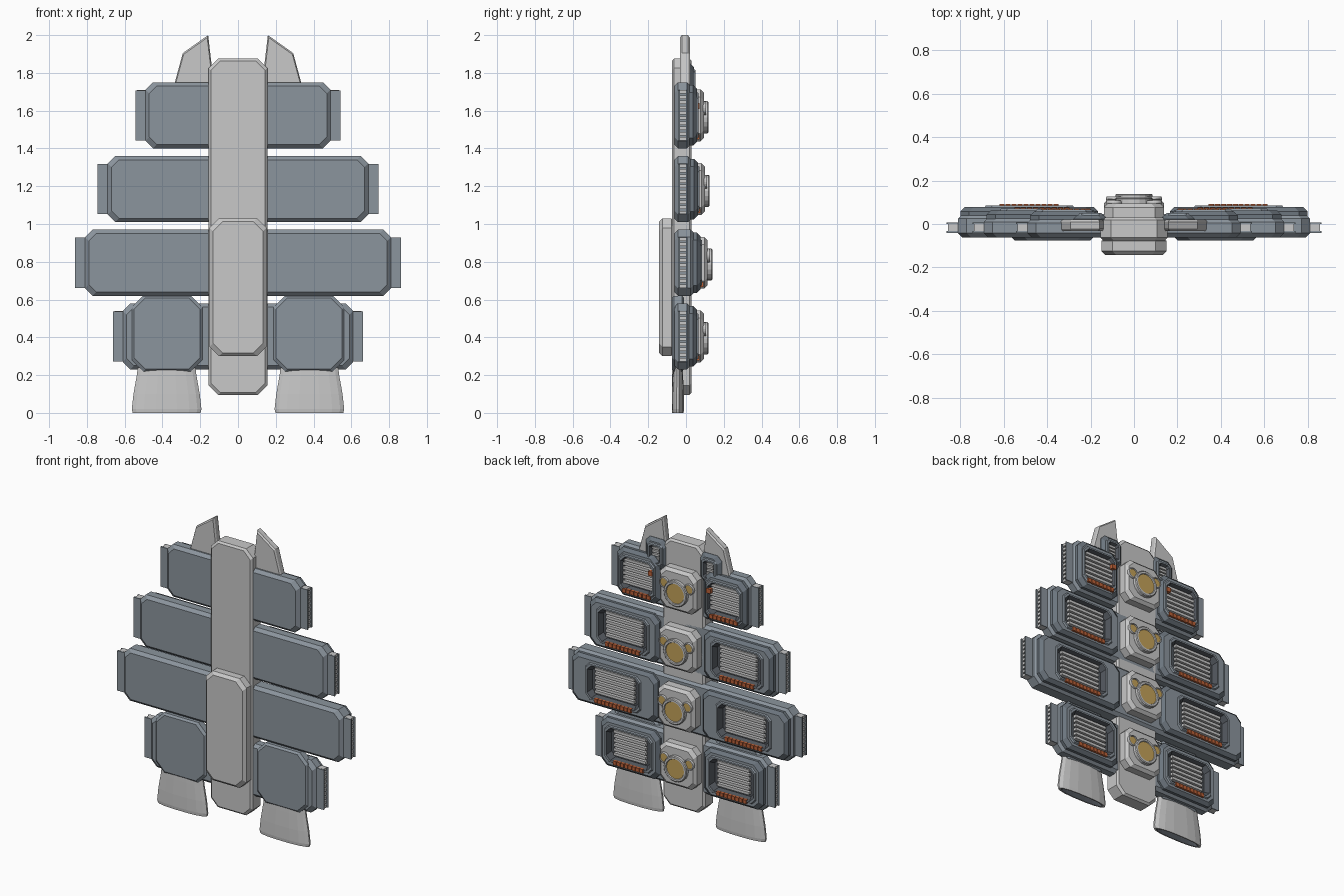
import bpy, bmesh, math

if "Cube" in bpy.data.objects:
    bpy.data.objects.remove(bpy.data.objects["Cube"])


def material(name, rgb):
    m = bpy.data.materials.new(name)
    m.diffuse_color = (*rgb, 1)
    m.use_nodes = True
    m.node_tree.nodes["Principled BSDF"].inputs["Base Color"].default_value = m.diffuse_color
    return m


LIGHT = material("light_grey", (0.58, 0.58, 0.58))
BLUE = material("blue_grey", (0.26, 0.30, 0.34))
TRIM = material("dark_blue_grey", (0.15, 0.18, 0.21))
DARK = material("recess_dark", (0.08, 0.09, 0.105))
GOLD = material("gold", (0.55, 0.36, 0.10))
ORANGE = material("orange", (0.50, 0.12, 0.04))


def finish(name, bm, mats):
    bmesh.ops.recalc_face_normals(bm, faces=bm.faces)
    me = bpy.data.meshes.new(name)
    bm.to_mesh(me)
    bm.free()
    for m in mats:
        me.materials.append(m)
    ob = bpy.data.objects.new(name, me)
    bpy.context.collection.objects.link(ob)
    return ob


def loft(name, loops, mats, idx=None):
    """Skin a list of point loops and cap both ends; idx gives a material per segment."""
    bm = bmesh.new()
    rows = [[bm.verts.new(p) for p in loop] for loop in loops]
    n = len(rows[0])
    idx = idx or [0] * len(rows)
    for k in range(len(rows) - 1):
        for i in range(n):
            j = (i + 1) % n
            f = bm.faces.new((rows[k][i], rows[k][j], rows[k + 1][j], rows[k + 1][i]))
            f.material_index = idx[k]
    bm.faces.new(rows[0]).material_index = idx[0]
    bm.faces.new(rows[-1]).material_index = idx[-1]
    return finish(name, bm, mats)


def octagon(cx, cz, hx, hz, c, y):
    q = [(hx, hz - c), (hx - c, hz), (-hx + c, hz), (-hx, hz - c),
         (-hx, -hz + c), (-hx + c, -hz), (hx - c, -hz), (hx, -hz + c)]
    return [(cx + a, y, cz + b) for a, b in q]


def block(name, cx, cz, hx, hz, c, y0, y1, bev, mat):
    """Clipped-corner slab with chamfered front and back rims."""
    return loft(name, [octagon(cx, cz, hx - d, hz - d, c, y) for d, y in
                       ((bev, y0), (0, y0 + bev), (0, y1 - bev), (bev, y1))], [mat])


def boxes(name, items, mat):
    bm = bmesh.new()
    for x0, x1, y0, y1, z0, z1 in items:
        vs = bmesh.ops.create_cube(bm, size=1)["verts"]
        for v in vs:
            v.co = ((x0 + x1) / 2 + v.co.x * (x1 - x0),
                    (y0 + y1) / 2 + v.co.y * (y1 - y0),
                    (z0 + z1) / 2 + v.co.z * (z1 - z0))
    return finish(name, bm, [mat])


def lamp(name, cx, cz, r, y0, y1):
    """Raised ring around a gold lens."""
    def circle(rad, y):
        return [(cx + rad * math.cos(t * math.tau / 20), y, cz + rad * math.sin(t * math.tau / 20))
                for t in range(20)]
    loft(name, [circle(r, y0), circle(r, y1 - 0.005), circle(r * 0.94, y1), circle(r * 0.8, y1),
                circle(r * 0.76, y1 - 0.006), circle(r * 0.7, y1 - 0.006)],
         [LIGHT, GOLD], [0, 0, 0, 0, 1, 1])


def framed_panel(name, cx, cz, hx, hz, c, y0, y1, rx, rz, rc, depth):
    """Slab with a chamfered rim and a sunken window."""
    b = 0.02
    loops = [octagon(cx, cz, hx, hz, c, y0),
             octagon(cx, cz, hx, hz, c, y1 - b),
             octagon(cx, cz, hx - b, hz - b, c, y1),
             octagon(cx, cz, rx + 0.015, rz + 0.015, rc, y1),
             octagon(cx, cz, rx + 0.010, rz + 0.010, rc, y1 + 0.008),
             octagon(cx, cz, rx, rz, rc, y1 + 0.008),
             octagon(cx, cz, rx - 0.015, rz - 0.015, rc, y1 - depth)]
    loft(name, loops, [BLUE, TRIM, DARK], [1, 1, 0, 0, 0, 2, 2])


# central spine and raised front cover
block("spine", 0, 0.985, 0.155, 0.89, 0.05, -0.075, 0.03, 0.012, LIGHT)
block("front_cover", 0, 0.665, 0.15, 0.365, 0.05, -0.143, -0.06, 0.018, LIGHT)

# tiers: centre height, half width, back of bar, grille centre and half width
tiers = [(1.575, 0.49, 0.025, 0.305, 0.11),
         (1.185, 0.69, 0.03, 0.42, 0.135),
         (0.795, 0.81, 0.045, 0.475, 0.145),
         (0.405, 0.61, 0.025, 0.385, 0.118)]
for n, (z, w, yb, gx, gw) in enumerate(tiers, 1):
    block(f"tier_bar_{n}", 0, z, w, 0.175, 0.04, -0.062, yb, 0.02, BLUE)
    yp = yb + 0.033

    # hub with one large and two small lamps
    yh = yb + 0.07
    block(f"hub_{n}", 0, z, 0.137, 0.137, 0.04, yb - 0.03, yh, 0.018, LIGHT)
    lamp(f"hub_lamp_{n}", 0, z - 0.01, 0.085, yh - 0.005, yh + 0.024)
    for s in (-1, 1):
        lamp(f"hub_side_lamp_{n}", s * 0.092, z + 0.038, 0.036, yh - 0.005, yh + 0.012)

        # back panel with grille slats
        x_in, x_out = 0.165, w - 0.012
        pc, ph = (x_in + x_out) / 2, (x_out - x_in) / 2
        cx = s * pc
        framed_panel(f"back_panel_{n}", cx, z, ph, 0.16, 0.04, yb - 0.015, yp,
                     min(gw + 0.045, ph - 0.04), 0.108, 0.03, 0.03)
        boxes(f"grille_{n}", [(cx - gw, cx + gw, yp - 0.032, yp - 0.008,
                               z - 0.075 + k * 0.03, z - 0.057 + k * 0.03) for k in range(6)], LIGHT)

        # orange marker row under the window
        m = int(gw * 2 / 0.028)
        step = gw * 1.9 / m
        boxes(f"orange_markers_{n}",
              [(cx - gw * 0.95 + k * step, cx - gw * 0.95 + (k + 0.85) * step, yp - 0.005, yp + 0.014,
                z - 0.128, z - 0.102) for k in range(m)], ORANGE)
        if n == 1:
            boxes("orange_button", [(s * 0.215 - 0.015, s * 0.215 + 0.015, yp - 0.01, yp + 0.014,
                                     z + 0.035, z + 0.065)], ORANGE)

        # end vent: two thin plates with light rungs between them
        a, b = sorted((s * (w - 0.02), s * (w + 0.053)))
        boxes(f"vent_plates_{n}", [(a, b, -0.042, -0.032, z - 0.133, z + 0.133),
                                   (a, b, 0.0, 0.008, z - 0.133, z + 0.133)], BLUE)
        a, b = sorted((s * (w - 0.02), s * (w + 0.045)))
        boxes(f"vent_rungs_{n}", [(a, b, -0.033, 0.001, z - 0.133 + k * 0.0276,
                                   z - 0.115 + k * 0.0276) for k in range(10)], LIGHT)

for s in (-1, 1):
    # top fins: flat blades with a thinner rim
    fin = [(0.14, 1.70), (0.137, 1.82), (0.158, 2.0), (0.292, 1.905), (0.337, 1.74), (0.337, 1.70)]
    mx, mz = 0.23, 1.81
    loft("top_fin", [[(s * (mx + (x - mx) * f), y, mz + (z - mz) * f) for x, z in fin]
                     for f, y in ((0.93, -0.032), (1, -0.022), (1, 0.01), (0.93, 0.02))], [LIGHT])

    # small framed vents behind the fins
    framed_panel("upper_vent", s * 0.2, 1.75, 0.08, 0.10, 0.03, -0.01, 0.042, 0.04, 0.055, 0.012, 0.02)
    boxes("upper_vent_slats", [(s * 0.2 - 0.025, s * 0.2 + 0.025, 0.015, 0.036,
                                1.712 + k * 0.022, 1.726 + k * 0.022) for k in range(4)], LIGHT)

    # thruster pods and hollow flattened nozzles
    block("thruster_pod", s * 0.375, 0.42, 0.187, 0.20, 0.06, -0.075, -0.01, 0.012, BLUE)

    def oval(hx, hy, z, x=s * 0.378):
        pts = []
        for t in range(16):
            c, d = math.cos((t + 0.5) * math.tau / 16), math.sin((t + 0.5) * math.tau / 16)
            pts.append((x + hx * math.copysign(abs(c) ** 0.75, c), -0.043 + hy * d, z))
        return pts
    loft("thruster_nozzle", [oval(0.155, 0.026, 0.24), oval(0.16, 0.028, 0.2), oval(0.178, 0.032, 0.1),
                             oval(0.187, 0.033, 0.02), oval(0.182, 0.031, 0), oval(0.165, 0.024, 0),
                             oval(0.14, 0.018, 0.1)], [LIGHT, DARK], [0, 0, 0, 0, 0, 1, 1])
